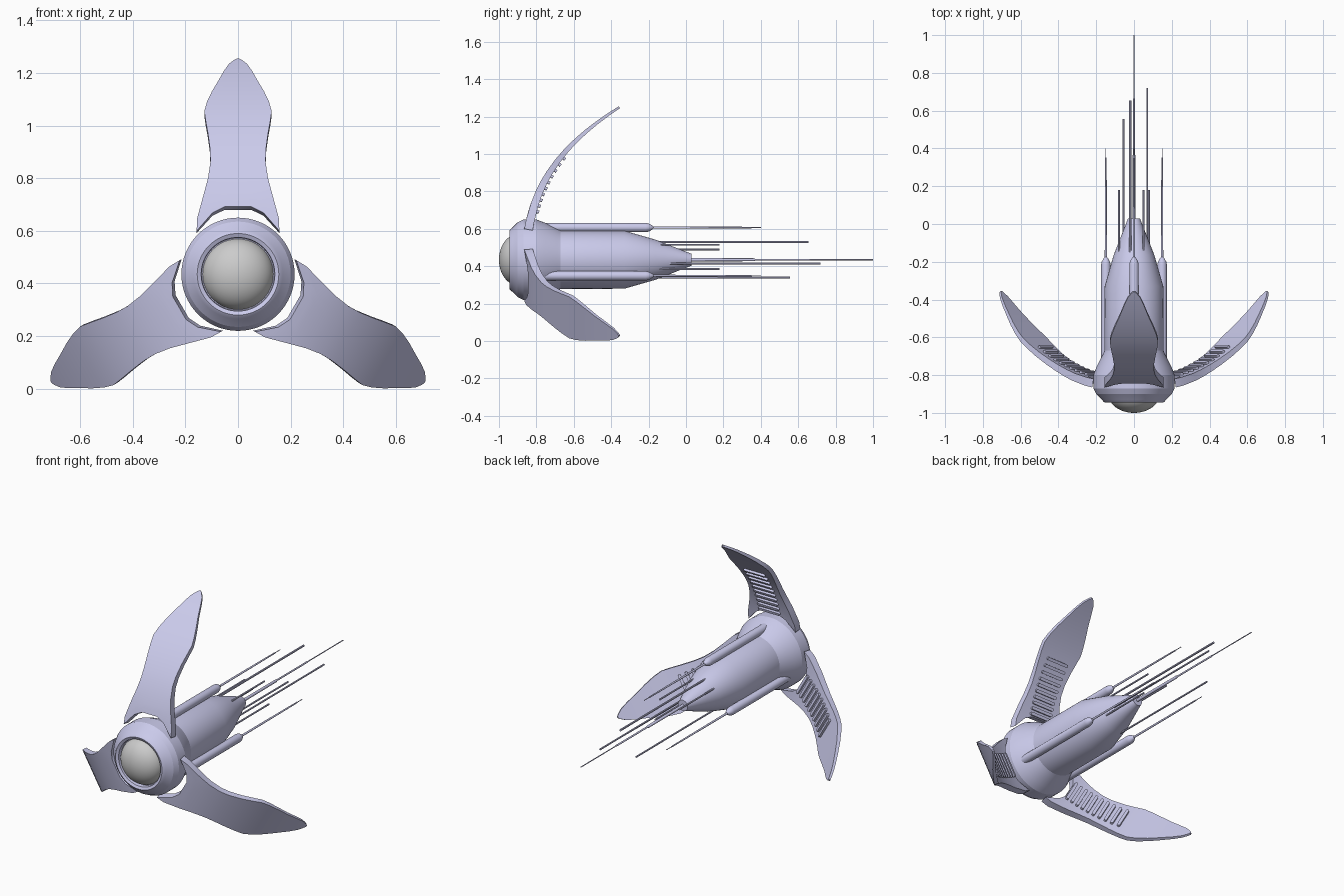
import bpy, bmesh, math
from mathutils import Matrix, Vector

if "Cube" in bpy.data.objects:
    bpy.data.objects.remove(bpy.data.objects["Cube"])

CZ = 0.435  # height of the long axis
hull_mat = bpy.data.materials.new("lavender_hull")
hull_mat.diffuse_color = (0.60, 0.60, 0.84, 1)
hull_mat.use_nodes = True
hull_mat.node_tree.nodes["Principled BSDF"].inputs["Base Color"].default_value = hull_mat.diffuse_color


def finish(name, bm, mat=hull_mat, loc=(0, 0, CZ), turn=0.0, angle=30):
    bmesh.ops.recalc_face_normals(bm, faces=bm.faces)
    me = bpy.data.meshes.new(name)
    bm.to_mesh(me)
    bm.free()
    ob = bpy.data.objects.new(name, me)
    bpy.context.collection.objects.link(ob)
    ob.location = loc
    ob.rotation_euler = (0, turn, 0)
    if mat:
        me.materials.append(mat)
    bpy.ops.object.select_all(action='DESELECT')
    ob.select_set(True)
    bpy.context.view_layer.objects.active = ob
    bpy.ops.object.shade_smooth_by_angle(angle=math.radians(angle))
    return ob


def lathe(name, profile, n, center=(0, 0), mat=hull_mat, angle=30):
    """Turn (radius, y) points around an axis parallel to y."""
    bm = bmesh.new()
    rings = []
    for r, y in profile:
        if r == 0:
            rings.append([bm.verts.new((0, y, 0))] * n)
        else:
            rings.append([bm.verts.new((r * math.sin(2 * math.pi * i / n), y,
                                        r * math.cos(2 * math.pi * i / n))) for i in range(n)])
    for a, b in zip(rings, rings[1:]):
        for i in range(n):
            j = (i + 1) % n
            quad = list(dict.fromkeys((a[i], a[j], b[j], b[i])))
            bm.faces.new(quad)
    return finish(name, bm, mat, (center[0], 0, CZ + center[1]), angle=angle)


# Hull with front collar, flared shoulder and tapered tail
lathe("hull", [(0, -.915), (.138, -.915), (.14, -.938), (.155, -.945), (.162, -.94), (.17, -.93),
               (.20, -.90), (.215, -.87), (.215, -.80), (.198, -.755), (.165, -.69), (.156, -.67),
               (.155, -.33), (.108, -.165), (.036, .018), (.032, .03), (0, .03)], 64, angle=18)

# Grey front dome
dome = [(0.136 * math.sin(a), -.90 - .10 * math.cos(a))
        for a in (math.radians(90 * i / 14) for i in range(15))]
dome[0] = (0, -1.0)
lathe("front_dome", dome, 48, mat=None)

# Three side tubes ending in needles
for k in range(3):
    a = k * 2 * math.pi / 3
    lathe(f"side_tube_{k}", [(0, -.80), (.025, -.80), (.025, -.215), (.022, -.20), (.011, -.18),
                             (.006, -.175), (.005, .18), (.004, .35), (.002, .352),
                             (.002, .40), (0, .40)],
          20, (.172 * math.sin(a), .172 * math.cos(a)))


# Tail antennas: x, z offset from axis, start, end, radius
antennas = [(-.02, .095, -.18, .655, .006), (.07, -.02, -.11, .72, .005),
            (-.055, -.095, -.18, .555, .005), (.05, .08, -.18, .18, .005),
            (-.08, .055, -.18, .18, .005), (.08, -.05, -.18, .18, .005)]
for k, (x, z, y0, y1, r) in enumerate(antennas):
    lathe(f"tail_antenna_{k}", [(0, y0), (r, y0), (r, y1), (0, y1)], 10, (x, z))
lathe("main_antenna", [(0, 0), (.009, 0), (.008, .36), (.005, .37), (.005, .66),
                       (.003, .67), (.003, 1.0), (0, 1.0)], 12)


# Fin curve: front face y and slope at height z
def fin_y(z):
    t = z - .6
    return -.865 + .186 * t + .457 * t * t + .667 * t ** 3


def fin_normal(z):
    t = z - .6
    return Vector((0, 1, -(.186 + .914 * t + 2.0 * t * t))).normalized()


def fin_thick(z):
    return .046 - .034 * max(0, (z - .6) / .655) ** 1.3


def make_fin(turn, idx):
    cols = [-1, -.62, -.32, 0, .32, .62, 1]
    base = {1: (.600, .645), .62: (.668, .70), .32: (.692, .72), 0: (.692, .72)}
    rows = [[(.157 * u, base[abs(u)][0]) for u in cols],
            [(.156 * u, base[abs(u)][1]) for u in cols]]
    outline = [(.74, .130), (.80, .114), (.86, .105), (.91, .106), (.97, .114), (1.02, .123),
               (1.055, .128), (1.09, .118), (1.13, .099), (1.17, .075), (1.21, .052),
               (1.235, .034), (1.25, .014), (1.255, .004)]
    rows += [[(w * u, z) for u in cols] for z, w in outline]
    bm = bmesh.new()
    front = [[bm.verts.new((x, fin_y(z), z - CZ)) for x, z in row] for row in rows]
    back = [[bm.verts.new(Vector((x, fin_y(z), z - CZ)) + fin_normal(z) * fin_thick(z))
             for x, z in row] for row in rows]
    for g in (front, back):
        for a, b in zip(g, g[1:]):
            for i in range(len(cols) - 1):
                bm.faces.new((a[i], a[i + 1], b[i + 1], b[i]))
    # Rim joining front and back
    n, m = len(cols), len(rows)
    loop = ([(0, i) for i in range(n)] + [(j, n - 1) for j in range(1, m)]
            + [(m - 1, i) for i in range(n - 2, -1, -1)] + [(j, 0) for j in range(m - 2, 0, -1)])
    for (a, b), (c, d) in zip(loop, loop[1:] + loop[:1]):
        bm.faces.new((front[a][b], front[c][d], back[c][d], back[a][b]))
    finish(f"fin_{idx}", bm, turn=turn, angle=35)

    # Rounded ribs on the inner face of the fin
    bm = bmesh.new()
    for k in range(10):
        z = .705 + k * .0325
        nrm = fin_normal(z)
        up = Vector((1, 0, 0)).cross(nrm)
        pos = Vector((0, fin_y(z), z - CZ)) + nrm * (fin_thick(z) - .004)
        half, r = .063, .0085
        pts = [(s * half + s * r * math.cos(a), s * r * math.sin(a))
               for s in (1, -1) for a in (math.radians(-90 + 30 * i) for i in range(7))]
        lo = [bm.verts.new(pos + Vector((px, 0, 0)) + up * py) for px, py in pts]
        hi = [bm.verts.new(v.co + nrm * .017) for v in lo]
        bm.faces.new(lo)
        bm.faces.new(hi)
        for i in range(len(pts)):
            j = (i + 1) % len(pts)
            bm.faces.new((lo[i], lo[j], hi[j], hi[i]))
    finish(f"fin_ribs_{idx}", bm, turn=turn, angle=35)


for k in range(3):
    make_fin(k * 2 * math.pi / 3, k)
